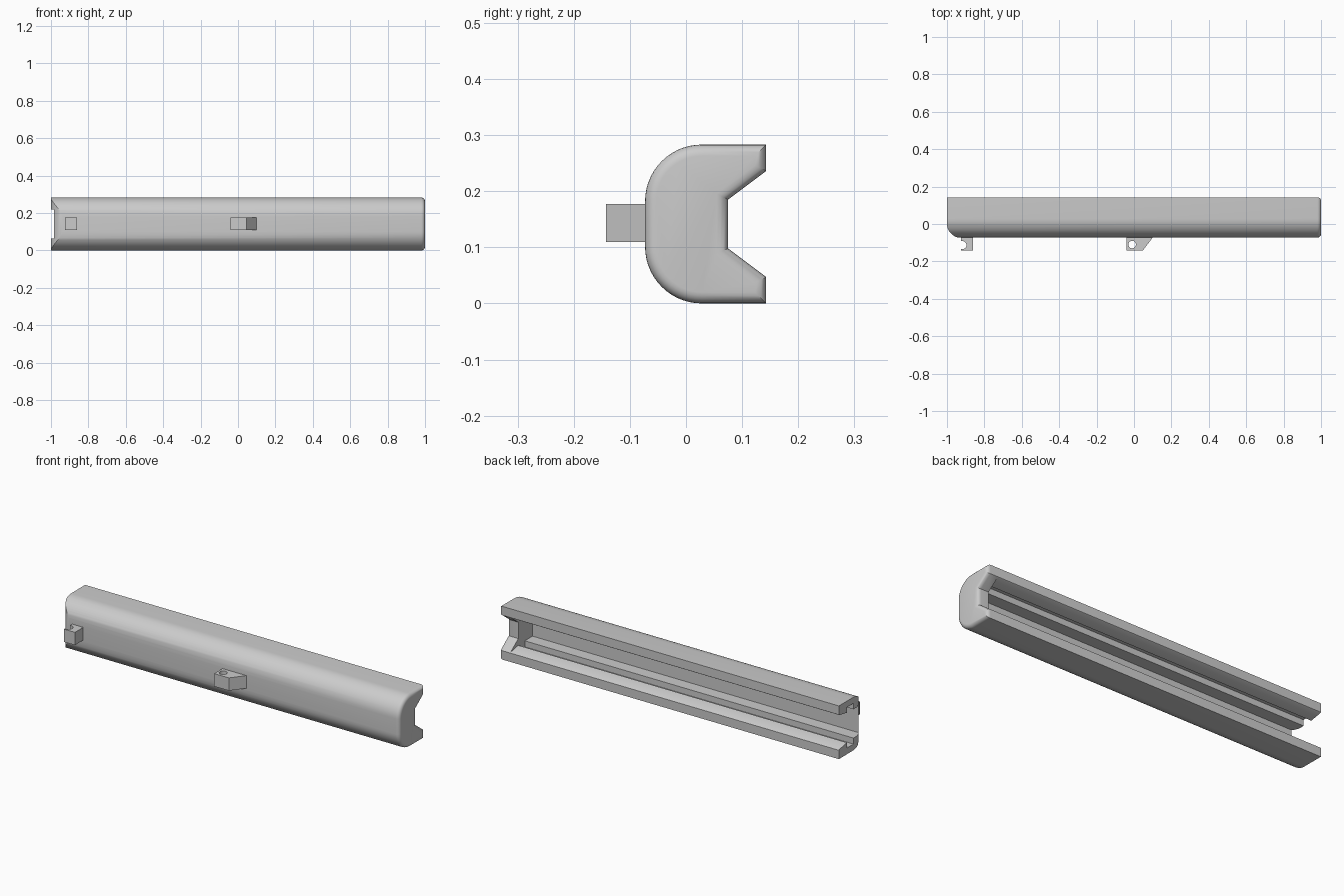
import bpy, bmesh, math
from mathutils import Vector

cube = bpy.data.objects.get("Cube")
if cube:
    bpy.data.objects.remove(cube)

grey = bpy.data.materials.new("plain_grey")
grey.use_nodes = True
grey.diffuse_color = (0.6, 0.6, 0.6, 1)
grey.node_tree.nodes["Principled BSDF"].inputs["Base Color"].default_value = (0.6, 0.6, 0.6, 1)

MID = 0.1415  # half the height of the body


def arc(cx, cy, r, start, end, steps):
    angles = [math.radians(start + (end - start) * i / steps) for i in range(steps + 1)]
    return [(cx + r * math.cos(a), cy + r * math.sin(a)) for a in angles]


def mirrored(lower):
    """Close a (y, z) profile by reflecting its lower half about mid height."""
    return lower + [(y, 2 * MID - z) for y, z in reversed(lower)]


def prism(name, points, low, high, axis, end_bevel=0):
    """Extrude a profile along x (points are y, z) or along z (points are x, y)."""
    bm = bmesh.new()
    place = (lambda p: (low, *p)) if axis == "x" else (lambda p: (*p, low))
    face = bm.faces.new([bm.verts.new(place(p)) for p in points])
    moved = bmesh.ops.extrude_face_region(bm, geom=[face])["geom"]
    verts = [v for v in moved if isinstance(v, bmesh.types.BMVert)]
    step = Vector((high - low, 0, 0)) if axis == "x" else Vector((0, 0, high - low))
    bmesh.ops.translate(bm, verts=verts, vec=step)
    if end_bevel:
        rim = [e for e in bm.edges if all(v in verts for v in e.verts)]
        bmesh.ops.bevel(bm, geom=rim, offset=end_bevel, segments=5, profile=0.5, affect="EDGES")
    bmesh.ops.recalc_face_normals(bm, faces=bm.faces)
    mesh = bpy.data.meshes.new(name)
    bm.to_mesh(mesh)
    bm.free()
    obj = bpy.data.objects.new(name, mesh)
    bpy.context.collection.objects.link(obj)
    mesh.materials.append(grey)
    return obj


def cut(target, cutter):
    mod = target.modifiers.new("cut", "BOOLEAN")
    mod.object, mod.operation, mod.solver = cutter, "DIFFERENCE", "EXACT"
    bpy.context.view_layer.objects.active = target
    bpy.ops.object.modifier_apply(modifier=mod.name)
    bpy.data.objects.remove(cutter)


def smooth(obj):
    bpy.ops.object.select_all(action="DESELECT")
    obj.select_set(True)
    bpy.context.view_layer.objects.active = obj
    bpy.ops.object.shade_smooth_by_angle(angle=math.radians(30))


# Body: rounded front, notched back, softened closed end
outer = [(0.075, 0.098), (0.143, 0.047), (0.143, 0)] + arc(0.028, 0.101, 0.101, 270, 180, 14)
body = prism("channel_body", mirrored(outer), -1, 1, "x", end_bevel=0.02)

# Inner channel with a panel groove above and below, open at one end
inner = [(-0.045, 0.065), (0.02, 0.065), (0.02, 0.033), (0.075, 0.033), (0.075, 0.062), (0.16, 0.046)]
cut(body, prism("channel_cutter", mirrored(inner), -1.1, 0.935, "x"))

# Rounded front corner of the open end
corner = arc(-0.921, 0.005, 0.08, 180, 270, 14) + [(-0.921, -0.2), (-1.1, -0.2), (-1.1, 0.005)]
cut(body, prism("corner_cutter", corner, -0.1, 0.4, "z"))
smooth(body)

# End hook with a round mouth
hook = [(-0.925, -0.06), (-0.86, -0.06), (-0.86, -0.143), (-0.925, -0.143)]
hook += arc(-0.918, -0.113, 0.022, -105, 105, 14)
smooth(prism("end_hook", hook, 0.109, 0.177, "z"))

# Middle lug with a sloped side and a pin hole
lug = [(-0.04, -0.06), (0.11, -0.06), (0.1, -0.073), (0.046, -0.143), (-0.04, -0.143)]
middle_lug = prism("middle_lug", lug, 0.109, 0.177, "z")
cut(middle_lug, prism("pin_hole_cutter", arc(-0.01, -0.11, 0.02, 0, 345, 23), 0, 0.3, "z"))
smooth(middle_lug)
